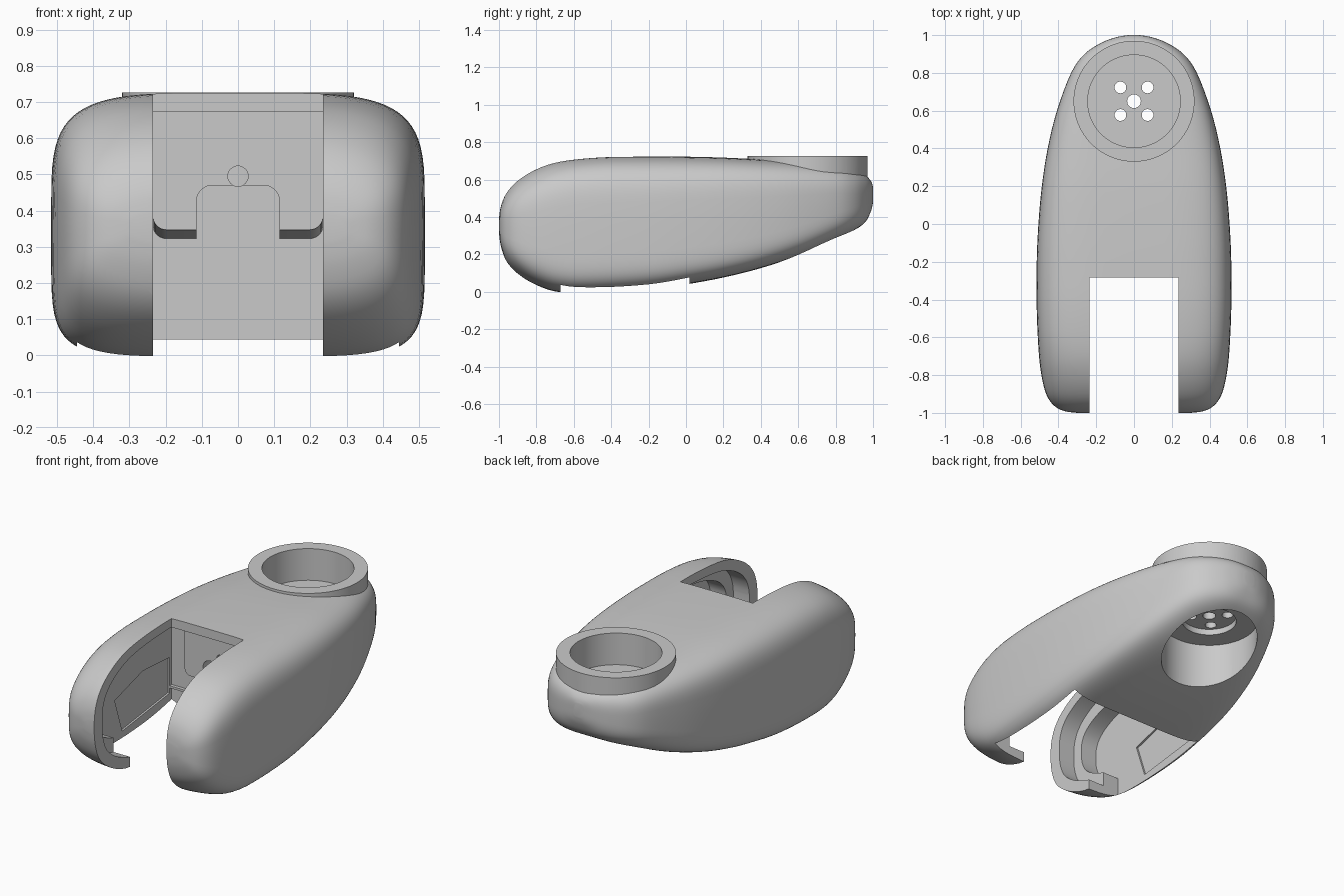
import bpy, bmesh, math
from mathutils import Matrix, Vector

if "Cube" in bpy.data.objects:
    bpy.data.objects.remove(bpy.data.objects["Cube"])

grey = bpy.data.materials.new("matte grey")
grey.use_nodes = True
grey.diffuse_color = (0.59, 0.59, 0.59, 1)
grey.node_tree.nodes["Principled BSDF"].inputs["Base Color"].default_value = grey.diffuse_color

# Body stations: y, half width, underside height, top height
STATIONS = [
    (-1, .3, .31, .4), (-.99, .37, .24, .465), (-.96, .425, .16, .535), (-.9, .465, .095, .6),
    (-.8, .49, .035, .66), (-.67, .505, -.003, .7), (-.45, .515, -.006, .722), (-.2, .515, .01, .725),
    (0, .506, .04, .723), (.2, .488, .077, .718), (.4, .457, .127, .708), (.6, .408, .193, .697),
    (.8, .333, .28, .678), (.9, .262, .33, .652), (.96, .172, .375, .624), (.99, .09, .435, .59),
    (1, .03, .48, .56)]


def smooth_stations(steps=4):
    """Catmull-Rom interpolation of the stations."""
    pts = [Vector(s) for s in STATIONS]
    out = []
    for i in range(len(pts) - 1):
        a, b, c, d = pts[max(i - 1, 0)], pts[i], pts[i + 1], pts[min(i + 2, len(pts) - 1)]
        for k in range(steps):
            t = k / steps
            out.append(b + (c - a) * (t / 2) + (a * 2 - b * 5 + c * 4 - d) * (t * t / 2)
                       + (b * 3 - a - c * 3 + d) * (t ** 3 / 2))
    return out + [pts[-1]]


def finish(bm, name):
    bmesh.ops.recalc_face_normals(bm, faces=bm.faces)
    mesh = bpy.data.meshes.new(name)
    bm.to_mesh(mesh)
    bm.free()
    mesh.materials.append(grey)
    ob = bpy.data.objects.new(name, mesh)
    bpy.context.collection.objects.link(ob)
    return ob


def loft_body(segments=80):
    bm = bmesh.new()
    rings = []
    for y, w, lo, hi in smooth_stations():
        # Sections are boxy in the middle and rounder towards both ends
        ends = max(0, y) ** 2.5 + max(0, -y - .6) * 1.8
        ring = []
        for i in range(segments):
            a = math.tau * i / segments
            c, s = math.cos(a), math.sin(a)
            n = (4.4 if s > 0 else 6) * (1 - ends) + 2.9 * ends
            x = w * math.copysign(abs(c) ** (2 / n), c)
            z = (lo + hi) / 2 + (hi - lo) / 2 * math.copysign(abs(s) ** (2 / n), s)
            ring.append(bm.verts.new((x, y, z)))
        rings.append(ring)
    for p, q in zip(rings, rings[1:]):
        for i in range(segments):
            j = (i + 1) % segments
            bm.faces.new((p[i], p[j], q[j], q[i]))
    bm.faces.new(rings[0])
    bm.faces.new(rings[-1])
    return finish(bm, "shell_body")


def box(name, x0, x1, y0, y1, z0, z1):
    bm = bmesh.new()
    size = Matrix.Diagonal((x1 - x0, y1 - y0, z1 - z0, 1))
    mid = Matrix.Translation(((x0 + x1) / 2, (y0 + y1) / 2, (z0 + z1) / 2))
    bmesh.ops.create_cube(bm, size=1, matrix=mid @ size)
    return finish(bm, name)


def cylinder(name, x, y, r, z0, z1, sides=96):
    bm = bmesh.new()
    bmesh.ops.create_cone(bm, cap_ends=True, segments=sides, radius1=r, radius2=r, depth=z1 - z0,
                          matrix=Matrix.Translation((x, y, (z0 + z1) / 2)))
    return finish(bm, name)


def prism(name, outline, half):
    """Side outline of (y, z) points, extruded across x."""
    bm = bmesh.new()
    face = bm.faces.new([bm.verts.new((-half, y, z)) for y, z in outline])
    new = bmesh.ops.extrude_face_region(bm, geom=[face])["geom"]
    bmesh.ops.translate(bm, vec=(2 * half, 0, 0), verts=[g for g in new if isinstance(g, bmesh.types.BMVert)])
    return finish(bm, name)


def round_long_edges(ob, radius, keep):
    """Round the front-to-back edges whose height passes the test."""
    bm = bmesh.new()
    bm.from_mesh(ob.data)
    edges = [e for e in bm.edges if abs(e.verts[0].co.y - e.verts[1].co.y) > .05
             and all(keep(v.co.z) for v in e.verts)]
    bmesh.ops.bevel(bm, geom=edges, offset=radius, segments=8, profile=.5, affect="EDGES")
    bm.to_mesh(ob.data)
    bm.free()
    return ob


def boolean(target, tool, operation="DIFFERENCE"):
    mod = target.modifiers.new("cut", "BOOLEAN")
    mod.operation, mod.object, mod.solver = operation, tool, "EXACT"
    bpy.context.view_layer.objects.active = target
    bpy.ops.object.modifier_apply(modifier=mod.name)
    bpy.data.objects.remove(tool)


def cavity(front, skin, half, wall):
    """Hollow that follows the side profile, ending at a flat rear wall."""
    low, high = [], []
    for y, w, lo, hi in smooth_stations():
        y *= 1 - front
        if y < wall - .01:
            mid, k = (lo + hi) / 2, 1 - skin / .36
            low.append((y, mid + (lo - mid) * k))
            high.append((y, mid + (hi - mid) * k))
    low.append((wall, low[-1][1]))
    high.append((wall, high[-1][1]))
    return prism("cavity_cutter", low + high[::-1], half)


# Outer shell with the raised round collar
body = loft_body()
boolean(body, cylinder("collar", 0, .65, .32, .5, .726), "UNION")

# Stepped hollow, open at the underside and through the front slot
WALL = .02
boolean(body, cavity(.075, .053, .34, WALL))
boolean(body, cavity(.14, .13, .445, WALL))
boolean(body, box("underside_cutter", -.445, .445, -.67, WALL, -.2, .15))
boolean(body, box("slot_cutter", -.235, .235, -1.2, -.283, -.2, 1))

# Shallow panels in the inner side walls
panel = [(-.44, .065), (0, .12), (0, .33), (-.25, .345), (-.51, .27)]
boolean(body, prism("panel_cutter", panel, .456))

# Hanging block behind the slot: sloped underside, rounded corners, arched notch
block = prism("hanging_block", [(-.16, .347), (.04, .32), (.04, .695), (-.16, .695)], .235)
round_long_edges(block, .037, lambda z: z < .4)
notch = box("notch_cutter", -.115, .115, -.4, WALL, .2, .47)
boolean(block, round_long_edges(notch, .045, lambda z: z > .4))
boolean(body, block, "UNION")

# Cable hole from the block to the well
cable = cylinder("cable_cutter", 0, 0, .028, 0, .7, 32)
cable.data.transform(Matrix.Translation((0, .45, .495)) @ Matrix.Rotation(math.pi / 2, 4, "X"))
boolean(body, cable)

# Round well through collar and body, wider below the plate
boolean(body, cylinder("well_cutter", 0, .65, .245, .3, 1))
boolean(body, cylinder("lower_well_cutter", 0, .65, .266, -.2, .4))

# Perforated plate inside the well
plate = cylinder("well_plate", 0, .65, .248, .4, .54)
boolean(plate, cylinder("plate_recess_cutter", 0, .65, .15, .3, .435))
boolean(plate, cylinder("centre_hole_cutter", 0, .65, .036, .3, .7, 32))
for sx in (-1, 1):
    for sy in (-1, 1):
        boolean(plate, cylinder("screw_hole_cutter", sx * .072, .65 + sy * .073, .031, .3, .7, 32))

for ob in (body, plate):
    bpy.ops.object.select_all(action="DESELECT")
    ob.select_set(True)
    bpy.context.view_layer.objects.active = ob
    bpy.ops.object.shade_smooth_by_angle(angle=math.radians(30))
